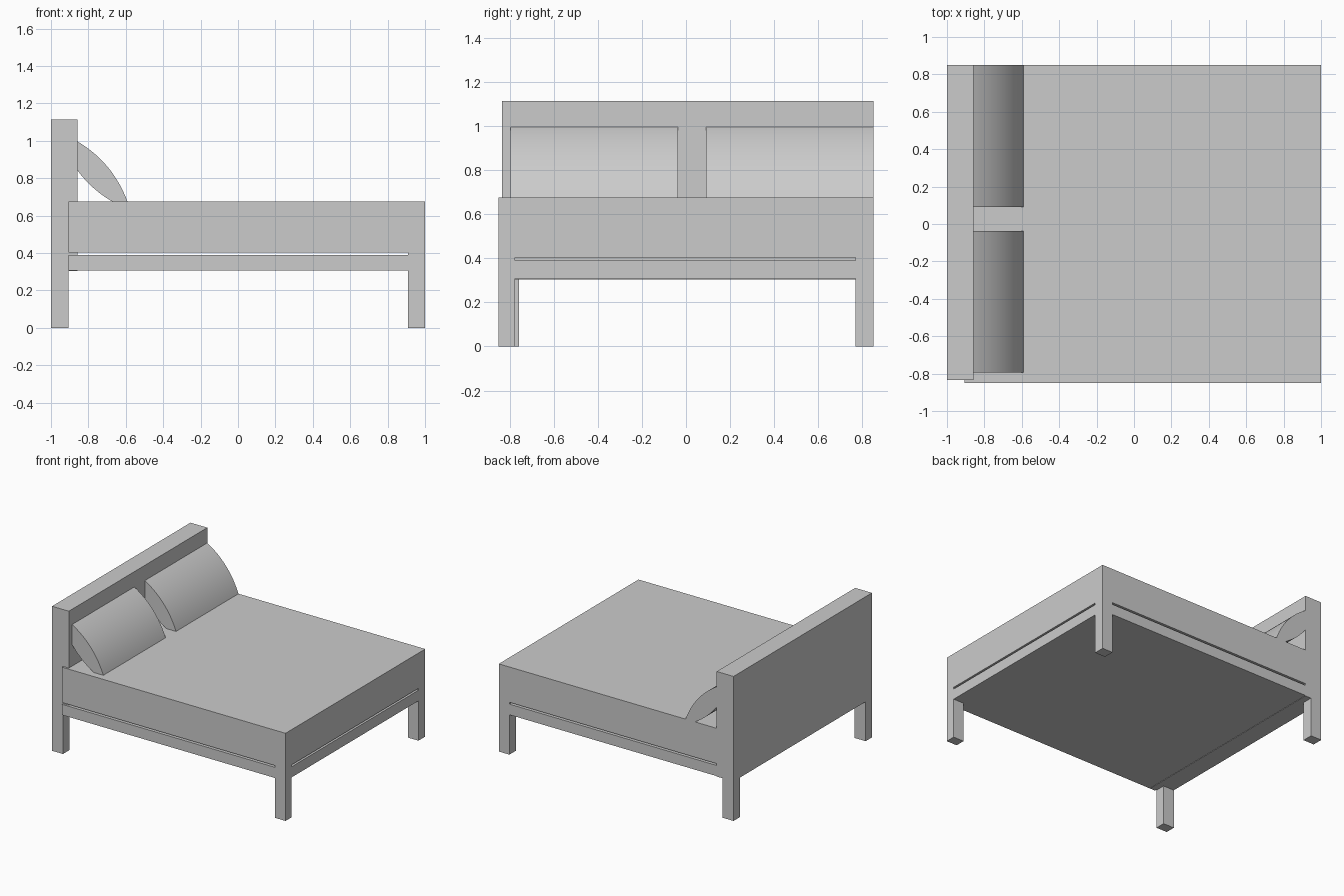
import bpy
from mathutils import Vector

if "Cube" in bpy.data.objects:
    bpy.data.objects.remove(bpy.data.objects["Cube"])


def make_mesh(name, verts, faces):
    mesh = bpy.data.meshes.new(name)
    mesh.from_pydata(verts, [], faces)
    obj = bpy.data.objects.new(name, mesh)
    bpy.context.collection.objects.link(obj)
    return obj


def prism(name, profile, y0, y1):
    """Extrude an (x, z) profile, listed clockwise, from y0 to y1."""
    n = len(profile)
    verts = [(x, y, z) for y in (y0, y1) for x, z in profile]
    faces = [(i, (i + 1) % n, n + (i + 1) % n, n + i) for i in range(n)]
    faces += [tuple(reversed(range(n))), tuple(range(n, 2 * n))]
    return make_mesh(name, verts, faces)


def box(name, x0, x1, y0, y1, z0, z1):
    return prism(name, [(x0, z0), (x0, z1), (x1, z1), (x1, z0)], y0, y1)


# Mattress and the slab below it, separated by a thin open slot
box("mattress", -0.905, 1.0, -0.85, 0.85, 0.403, 0.675)
box("bed_base", -0.905, 1.0, -0.85, 0.85, 0.307, 0.389)

# Headboard
box("headboard", -1.0, -0.857, -0.835, 0.85, 0.304, 1.113)

# Legs: the foot pair carries the mattress, the head pair carries the headboard
for side, y0, y1 in (("right", -0.85, -0.775), ("left", 0.768, 0.85)):
    box("foot_leg_" + side, 0.91, 1.0, y0, y1, 0.0, 0.403)
for side, y0, y1 in (("right", -0.835, -0.758), ("left", 0.768, 0.85)):
    box("head_leg_" + side, -1.0, -0.907, y0, y1, 0.0, 0.403)

# Pillows: tilted lens section leaning on the headboard
top, bottom = Vector((-0.957, 1.044)), Vector((-0.575, 0.628))
axis = bottom - top
normal = Vector((-axis.y, axis.x)).normalized()
STEPS = 16


def lens_point(t, side):
    return tuple(top + axis * t + normal * side * 0.068 * 4 * t * (1 - t))


lens = [lens_point(i / STEPS, 1) for i in range(STEPS)]
lens += [lens_point(1 - i / STEPS, -1) for i in range(STEPS)]
for side, y0, y1 in (("right", -0.795, -0.037), ("left", 0.09, 0.85)):
    pillow = prism("pillow_" + side, lens, y0, y1)
    bpy.ops.object.select_all(action='DESELECT')
    pillow.select_set(True)
    bpy.context.view_layer.objects.active = pillow
    bpy.ops.object.shade_smooth_by_angle(angle=0.5)
